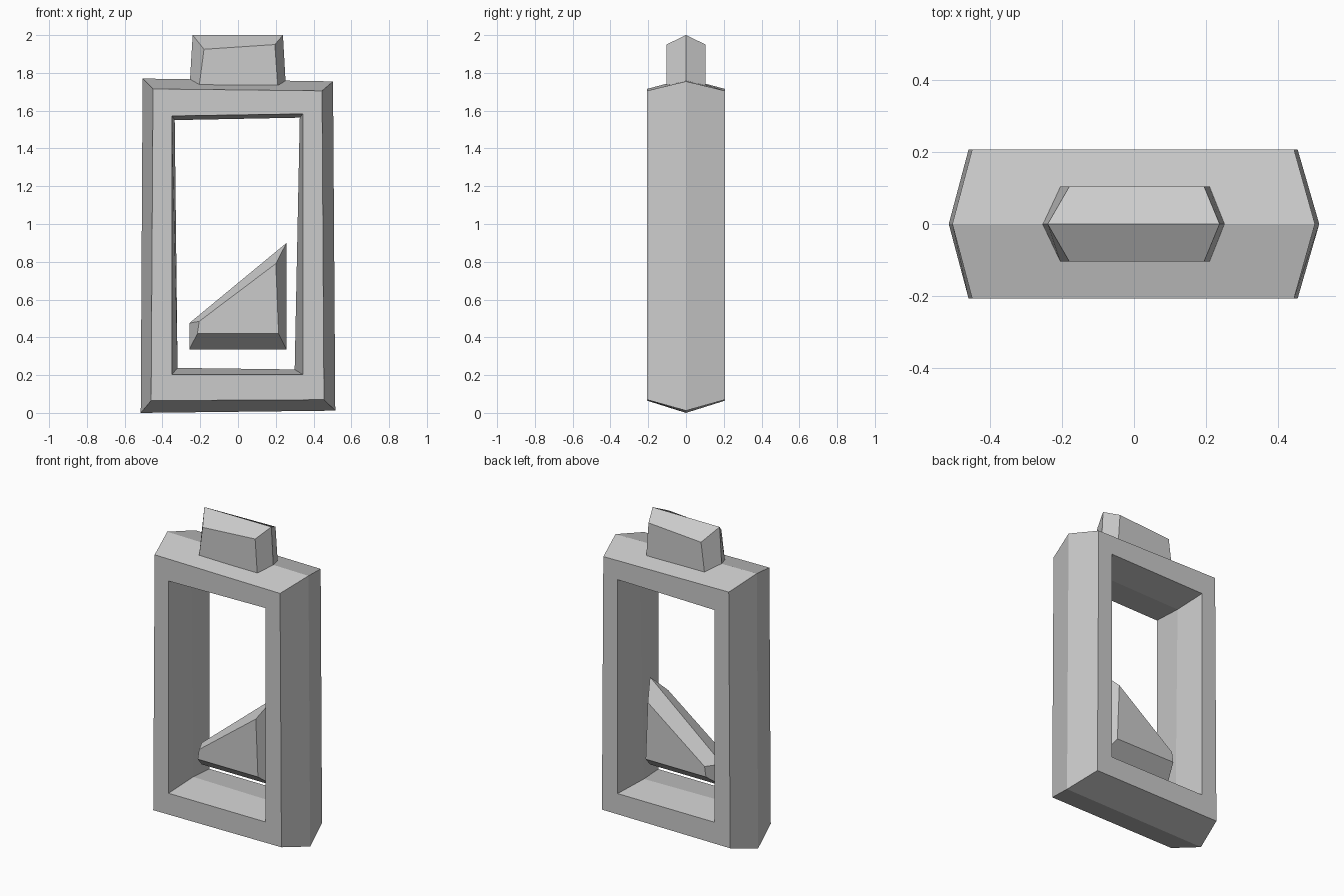
import bpy, bmesh

if "Cube" in bpy.data.objects:
    bpy.data.objects.remove(bpy.data.objects["Cube"])


def build(name, rings, closed):
    """Bridge (outline, y) rings in order; cap the ends or close the loop."""
    bm = bmesh.new()
    loops = [[bm.verts.new((x, y, z)) for x, z in pts] for pts, y in rings]
    pairs = list(zip(loops, loops[1:]))
    if closed:
        pairs.append((loops[-1], loops[0]))
    else:
        bm.faces.new(loops[0])
        bm.faces.new(loops[-1])
    for a, b in pairs:
        n = len(a)
        for i in range(n):
            j = (i + 1) % n
            bm.faces.new((a[i], a[j], b[j], b[i]))
    bmesh.ops.recalc_face_normals(bm, faces=bm.faces)
    mesh = bpy.data.meshes.new(name)
    bm.to_mesh(mesh)
    bm.free()
    obj = bpy.data.objects.new(name, mesh)
    bpy.context.collection.objects.link(obj)
    return obj


def ridged_block(name, face, ridge, depth):
    """Solid with a wide ridge at y = 0 and smaller faces front and back."""
    return build(name, [(face, -depth), (ridge, 0), (face, depth)], False)


# Battery frame: ridged outside and inside the opening
outer_face = [(-0.45, 1.715), (0.445, 1.705), (0.455, 0.07), (-0.46, 0.065)]
outer_ridge = [(-0.505, 1.77), (0.503, 1.755), (0.515, 0.012), (-0.515, 0.0)]
inner_face = [(-0.35, 1.572), (0.343, 1.583), (0.343, 0.203), (-0.35, 0.203)]
inner_ridge = [(-0.335, 1.55), (0.327, 1.563), (0.30, 0.23), (-0.32, 0.238)]
D = 0.207
build("battery_frame", [
    (outer_face, -D), (outer_ridge, 0), (outer_face, D),
    (inner_face, D), (inner_ridge, 0), (inner_face, -D)], True)

# Terminal on top
ridged_block("terminal",
             [(-0.18, 1.925), (0.195, 1.95), (0.21, 1.735), (-0.205, 1.735)],
             [(-0.24, 2.0), (0.238, 2.0), (0.252, 1.75), (-0.255, 1.75)], 0.104)

# Sloped charge level inside the opening
ridged_block("charge_level",
             [(-0.205, 0.485), (0.20, 0.79), (0.215, 0.42), (-0.215, 0.42)],
             [(-0.258, 0.475), (0.257, 0.90), (0.257, 0.335), (-0.258, 0.335)], 0.104)
